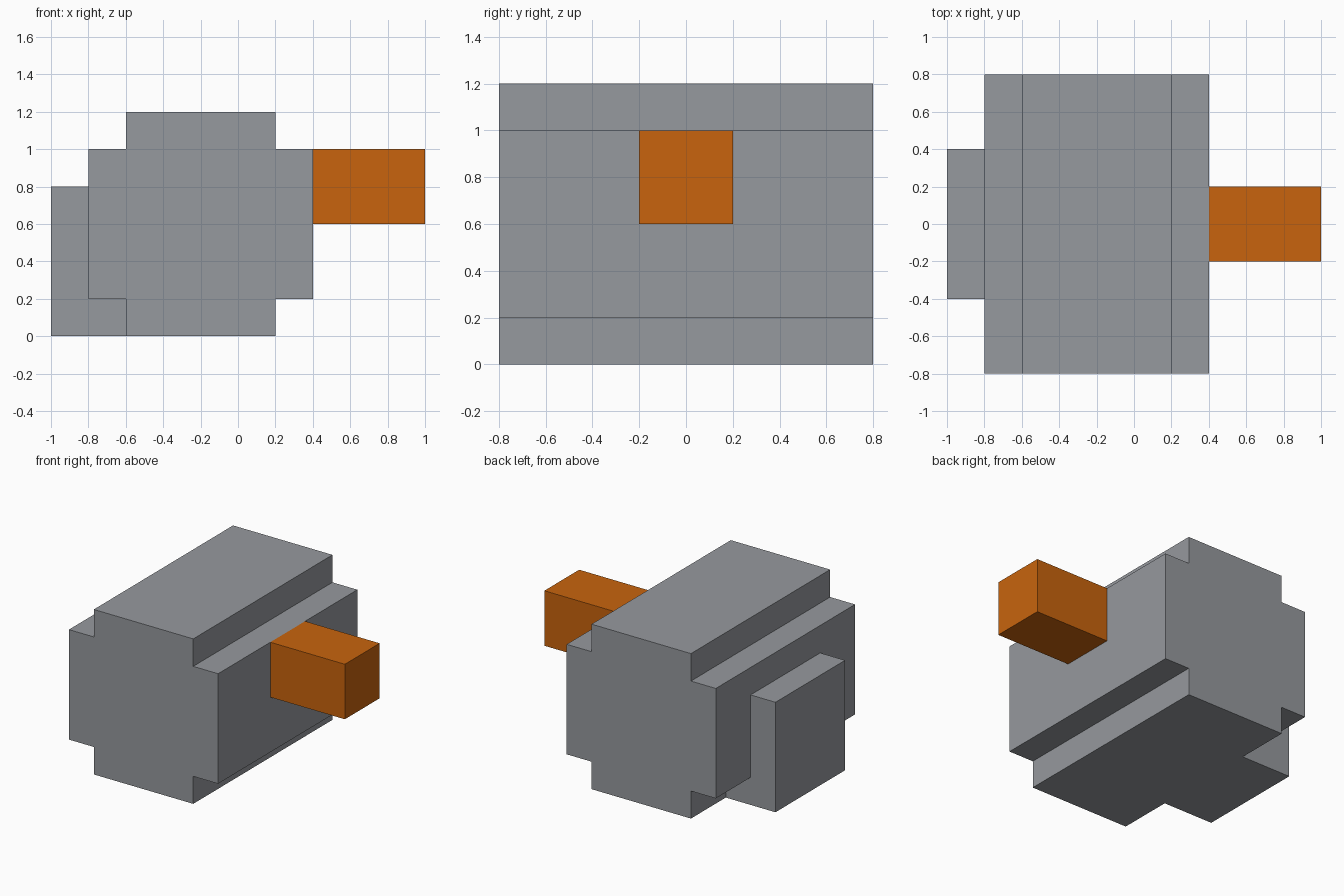
import bpy, bmesh

if "Cube" in bpy.data.objects:
    bpy.data.objects.remove(bpy.data.objects["Cube"])


def material(name, rgb):
    m = bpy.data.materials.new(name)
    m.diffuse_color = (*rgb, 1.0)
    m.use_nodes = True
    m.node_tree.nodes["Principled BSDF"].inputs["Base Color"].default_value = m.diffuse_color
    return m


GREY = material("steel_grey", (0.305, 0.319, 0.342))
ORANGE = material("orange", (0.578, 0.127, 0.004))


def extrude_profile(name, points, half_depth, mat):
    """Extrude an (x, z) outline along y, centred on y = 0."""
    bm = bmesh.new()
    face = bm.faces.new([bm.verts.new((x, -half_depth, z)) for x, z in points])
    out = bmesh.ops.extrude_face_region(bm, geom=[face])
    verts = [g for g in out["geom"] if isinstance(g, bmesh.types.BMVert)]
    bmesh.ops.translate(bm, verts=verts, vec=(0, 2 * half_depth, 0))
    bmesh.ops.recalc_face_normals(bm, faces=bm.faces)
    mesh = bpy.data.meshes.new(name)
    bm.to_mesh(mesh)
    bm.free()
    mesh.materials.append(mat)
    bpy.context.collection.objects.link(bpy.data.objects.new(name, mesh))


# Long body with stepped corners
extrude_profile("body", [
    (-0.6, 0), (0.2, 0), (0.2, 0.2), (0.4, 0.2), (0.4, 1.0), (0.2, 1.0),
    (0.2, 1.2), (-0.6, 1.2), (-0.6, 1.0), (-0.8, 1.0), (-0.8, 0.2), (-0.6, 0.2),
], 0.8, GREY)

# Back plate whose foot reaches under the body's step
extrude_profile("back_plate", [
    (-1.0, 0), (-0.6, 0), (-0.6, 0.2), (-0.8, 0.2), (-0.8, 0.8), (-1.0, 0.8),
], 0.4, GREY)

# Square spout
extrude_profile("spout", [(0.4, 0.6), (1.0, 0.6), (1.0, 1.0), (0.4, 1.0)],
                0.2, ORANGE)
